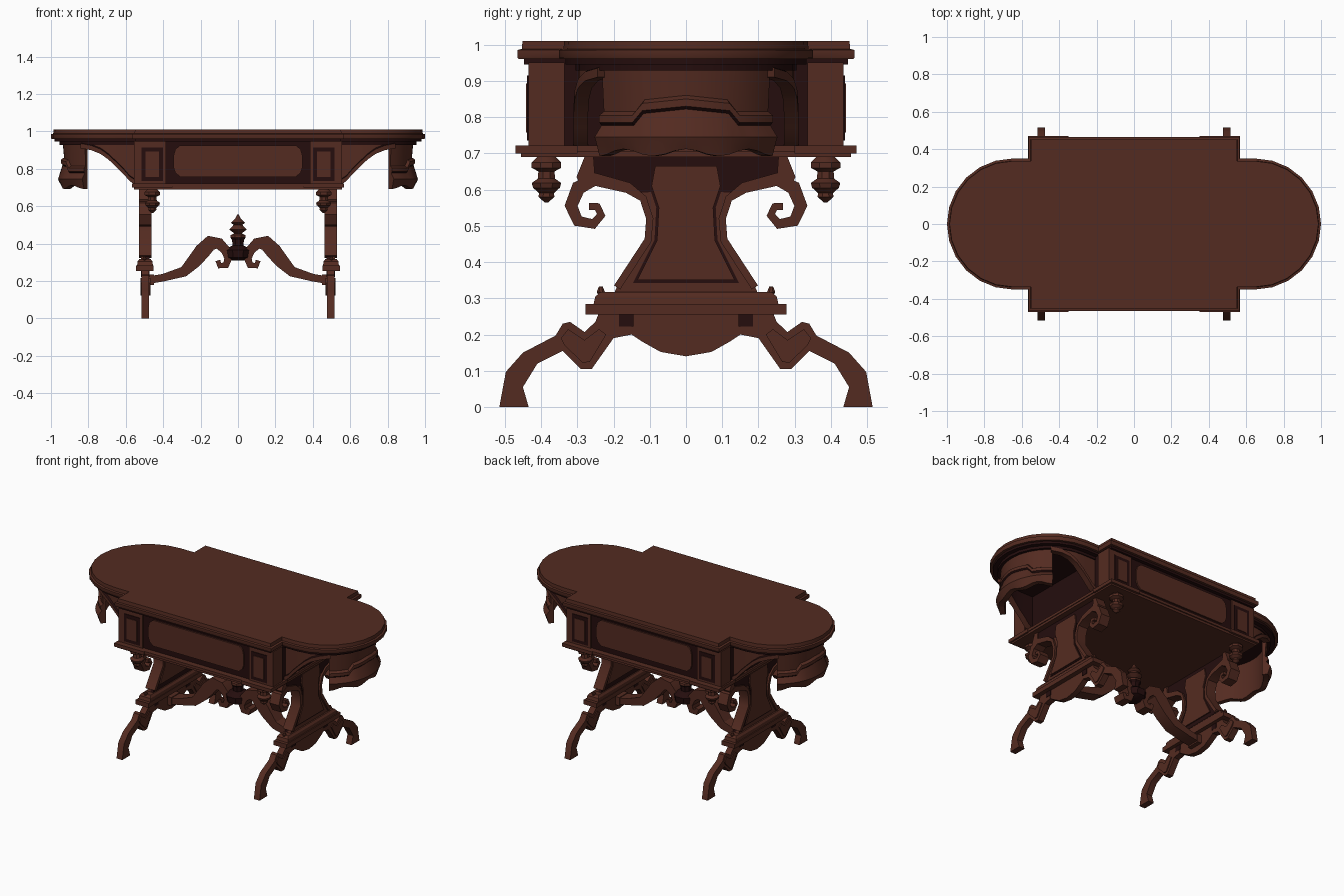
import bpy
import bmesh
from math import sin, cos, pi, radians
from mathutils import Vector

old = bpy.data.objects.get("Cube")
if old:
    bpy.data.objects.remove(old, do_unlink=True)


def material(name, colour):
    mat = bpy.data.materials.new(name)
    mat.use_nodes = True
    mat.diffuse_color = colour
    mat.node_tree.nodes["Principled BSDF"].inputs["Base Color"].default_value = colour
    return mat


WOOD = material("brown wood", (0.088, 0.024, 0.015, 1))
DARK = material("dark wood", (0.018, 0.004, 0.004, 1))
SIDES = (-1, 1)
PLACE = {"x": lambda a, b, t: (t, a, b),
         "y": lambda a, b, t: (a, t, b),
         "z": lambda a, b, t: (a, b, t)}


def loft(name, sections, mat=WOOD, dark_strips=()):
    """Skin a row of equal point loops and cap both ends."""
    bm = bmesh.new()
    rings = [[bm.verts.new(p) for p in section] for section in sections]
    count = len(rings[0])
    for low, high in zip(rings, rings[1:]):
        for i in range(count):
            j = (i + 1) % count
            face = bm.faces.new((low[i], low[j], high[j], high[i]))
            face.material_index = int(i in dark_strips)
    bm.faces.new(rings[0])
    bm.faces.new(rings[-1])
    bmesh.ops.recalc_face_normals(bm, faces=bm.faces)
    mesh = bpy.data.meshes.new(name)
    bm.to_mesh(mesh)
    bm.free()
    mesh.materials.append(mat)
    if dark_strips:
        mesh.materials.append(DARK)
    obj = bpy.data.objects.new(name, mesh)
    bpy.context.collection.objects.link(obj)
    return obj


def prism(name, outline, axis, lo, hi, mat=WOOD):
    put = PLACE[axis]
    return loft(name, [[put(a, b, t) for a, b in outline] for t in (lo, hi)], mat)


def box(name, x, y, z, mat=WOOD):
    corners = [(x[0], y[0]), (x[1], y[0]), (x[1], y[1]), (x[0], y[1])]
    return prism(name, corners, "z", z[0], z[1], mat)


def lathe(name, profile, x, y, mat=WOOD, sides=8):
    turns = [2 * pi * (i + 0.5) / sides for i in range(sides)]
    return loft(name, [[(x + r * cos(t), y + r * sin(t), z) for t in turns]
                       for r, z in profile], mat)


def ribbon(name, path, widths, axis, lo, hi):
    """Sweep a rectangular bar along a flat path with varying width."""
    pts = [Vector(p) for p in path]
    put = PLACE[axis]
    sections = []
    for i, p in enumerate(pts):
        along = (pts[min(i + 1, len(pts) - 1)] - pts[max(i - 1, 0)]).normalized()
        side = Vector((-along.y, along.x)) * widths[i] / 2
        a, b = p + side, p - side
        sections.append([put(a.x, a.y, lo), put(a.x, a.y, hi),
                         put(b.x, b.y, hi), put(b.x, b.y, lo)])
    return loft(name, sections)


def mirrored(half):
    """Complete a symmetric outline given from centre to centre."""
    return half + [(-a, b) for a, b in reversed(half) if a > 0]


# Table top: rectangle with rounded ends, in stepped layers
def top_outline(inset):
    x, y, r = 0.565 - inset, 0.465 - inset, 0.35 - inset
    end = [(x, -y), (x, -r)]
    end += [(0.65 + r * cos(radians(t)), r * sin(radians(t))) for t in range(-90, 91, 15)]
    end += [(x, r), (x, y)]
    return end + [(-a, -b) for a, b in end]


top_layers = [(0.003, 0.96), (0, 0.965), (0, 0.985), (0.012, 0.988), (0.014, 1.01)]
loft("table_top", [[(a, b, z) for a, b in top_outline(i)] for i, z in top_layers])
prism("top_cove", top_outline(0.018), "z", 0.945, 0.96, DARK)
prism("frieze", top_outline(0.045), "z", 0.928, 0.945, DARK)

# Apron box with base moulding
box("apron_box", (-0.55, 0.55), (-0.425, 0.425), (0.7, 0.95), DARK)
box("base_moulding_lower", (-0.555, 0.555), (-0.455, 0.455), (0.69, 0.705))
box("base_moulding_upper", (-0.56, 0.56), (-0.462, 0.462), (0.705, 0.722))

# Long side panels with chamfered corners
panel = mirrored([(0, 0.757), (0.31, 0.757), (0.335, 0.78), (0.345, 0.81),
                  (0.345, 0.87), (0.335, 0.905), (0.31, 0.925), (0, 0.925)])
for s in SIDES:
    prism("side_panel", panel, "y", s * 0.42, s * 0.434)

# Corner posts with framed panels, corner mouldings, turned pendants
pendant = [(0.028, 0.69), (0.044, 0.675), (0.044, 0.66), (0.024, 0.65), (0.026, 0.63),
           (0.044, 0.618), (0.04, 0.605), (0.022, 0.59), (0.024, 0.58), (0.006, 0.565)]
for sx in SIDES:
    for sy in SIDES:
        box("corner_post", (sx * 0.385, sx * 0.557), (sy * 0.335, sy * 0.434), (0.72, 0.95))
        box("post_frame", (sx * 0.402, sx * 0.515), (sy * 0.43, sy * 0.438), (0.735, 0.915), DARK)
        box("post_panel", (sx * 0.423, sx * 0.494), (sy * 0.43, sy * 0.442), (0.757, 0.893))
        box("corner_moulding", (sx * 0.35, sx * 0.566), (sy * 0.3, sy * 0.47), (0.7, 0.722))
        lathe("pendant", pendant, sx * 0.458, sy * 0.385)

# Rounded end aprons: arched side bands and a hanging drape
def around(angle, r, z, s):
    t = radians(angle)
    return (s * (0.65 + r * cos(t)), r * sin(t), z)


def arch_section(point, low):
    rows = [(0.298, 0.95), (0.298, low + 0.03), (0.31, low + 0.025),
            (0.31, low), (0.27, low), (0.27, 0.95)]
    return [point(r, z) for r, z in rows]


def drape_section(angle, s):
    y = abs(0.3 * sin(radians(angle)))
    lip = 0.785 if y > 0.13 else 0.83 - 0.1 * y
    hem = 0.71 + 0.01 * cos(radians(angle * 10))
    rows = [(0.288, 0.95), (0.28, lip + 0.03), (0.296, lip + 0.02), (0.296, lip),
            (0.288, lip - 0.008), (0.312, 0.745), (0.308, 0.735), (0.295, hem - 0.008),
            (0.262, hem - 0.008), (0.262, 0.95)]
    return [around(angle, r, z, s) for r, z in rows]


arch = [(-90, 0.81), (-82, 0.85), (-74, 0.88), (-64, 0.9), (-52, 0.91)]
straight = [(0.55, 0.715), (0.58, 0.735), (0.61, 0.77)]
for s in SIDES:
    for m in SIDES:
        sections = [arch_section(lambda r, z: (s * x, -m * r, z), low) for x, low in straight]
        sections += [arch_section(lambda r, z: around(m * a, r, z, s), low) for a, low in arch]
        loft("end_arch", sections, dark_strips=(1, 4))
    loft("end_drape", [drape_section(a, s) for a in range(-54, 55, 6)], dark_strips=(3,))

# Trestle outlines (y, z)
lower_body = mirrored([(0, 0.31), (0.2, 0.31), (0.185, 0.345), (0.105, 0.47),
                       (0.105, 0.53), (0.13, 0.6), (0, 0.61)])
upper_body = mirrored([(0, 0.6), (0.14, 0.59), (0.26, 0.62), (0.28, 0.69), (0, 0.69)])
inlay = mirrored([(0, 0.35), (0.135, 0.35), (0.08, 0.46), (0.075, 0.55),
                  (0.095, 0.61), (0.085, 0.665), (0, 0.665)])
inlay_groove = mirrored([(0, 0.342), (0.146, 0.342), (0.087, 0.46), (0.082, 0.55),
                         (0.1, 0.605), (0, 0.605)])
skirt = mirrored([(0, 0.14), (0.07, 0.152), (0.12, 0.18), (0.15, 0.2), (0.2, 0.2),
                  (0.2, 0.26), (0, 0.26)])
leg = [(0.15, 0.26), (0.15, 0.2), (0.2, 0.19), (0.26, 0.105), (0.29, 0.105), (0.34, 0.155),
       (0.41, 0.12), (0.45, 0.055), (0.434, 0), (0.515, 0), (0.497, 0.097), (0.45, 0.15),
       (0.36, 0.197), (0.34, 0.23), (0.32, 0.235), (0.28, 0.207), (0.25, 0.235), (0.24, 0.26)]
knee = [(0.22, 0.2), (0.265, 0.125), (0.285, 0.122), (0.335, 0.17), (0.345, 0.19),
        (0.325, 0.215), (0.28, 0.185), (0.24, 0.215)]
scroll = [(0.19, 0.33), (0.105, 0.46), (0.1, 0.52), (0.118, 0.575), (0.16, 0.605),
          (0.25, 0.628), (0.297, 0.605), (0.317, 0.555), (0.298, 0.513), (0.255, 0.505),
          (0.234, 0.53), (0.245, 0.553), (0.268, 0.553)]
scroll_width = [0.02] * 4 + [0.03, 0.036, 0.04, 0.036, 0.032, 0.028, 0.024, 0.022, 0.02]
head_trim = [(0.25, 0.62), (0.29, 0.61), (0.302, 0.635), (0.28, 0.69), (0.255, 0.69)]

for s in SIDES:
    prism("trestle_back", lower_body, "x", s * 0.474, s * 0.495, DARK)
    prism("trestle_body", lower_body, "x", s * 0.495, s * 0.518)
    prism("trestle_head", upper_body, "x", s * 0.474, s * 0.519, DARK)
    prism("inlay_groove", inlay_groove, "x", s * 0.5, s * 0.521, DARK)
    prism("trestle_inlay", inlay, "x", s * 0.467, s * 0.527)
    prism("foot_skirt", skirt, "x", s * 0.478, s * 0.514)
    box("trestle_plinth", (s * 0.452, s * 0.545), (-0.277, 0.277), (0.255, 0.284))
    loft("plinth_cap", [[(s * (0.497 + a * w), b * h, z) for a, b in
                         ((-1, -1), (1, -1), (1, 1), (-1, 1))]
                        for w, h, z in ((0.042, 0.255, 0.284), (0.04, 0.25, 0.305),
                                        (0.03, 0.235, 0.318))])
    for m in SIDES:
        def flip(pts):
            return [(m * a, b) for a, b in pts]
        prism("leg", flip(leg), "x", s * 0.475, s * 0.516)
        prism("knee_panel", flip(knee), "x", s * 0.469, s * 0.522)
        box("skirt_shadow_inlay", (s * 0.474, s * 0.519), (m * 0.145, m * 0.185),
            (0.222, 0.256), DARK)
        ribbon("trestle_scroll", flip(scroll), scroll_width, "x", s * 0.462, s * 0.53)
        prism("head_trim", flip(head_trim), "x", s * 0.464, s * 0.528)
        lathe("plinth_bead", [(0.006, 0.305), (0.012, 0.318), (0.006, 0.332)], s * 0.5, m * 0.235)

# Scrolled stretcher with a central finial
stretch = [(0.48, 0.205), (0.4, 0.218), (0.29, 0.25), (0.235, 0.305), (0.19, 0.36),
           (0.145, 0.405), (0.1, 0.4), (0.066, 0.365), (0.052, 0.32), (0.065, 0.285),
           (0.098, 0.282), (0.108, 0.31)]
stretch_width = [0.04, 0.04, 0.055, 0.075, 0.085, 0.08, 0.06, 0.05, 0.042, 0.038, 0.032, 0.026]
for s in SIDES:
    ribbon("stretcher_arm", [(s * a, b) for a, b in stretch], stretch_width, "y", -0.04, 0.04)
    box("stretcher_socket", (s * 0.45, s * 0.48), (-0.045, 0.045), (0.18, 0.235))
lathe("finial_base", [(0.04, 0.31), (0.07, 0.325), (0.075, 0.365), (0.055, 0.38), (0.032, 0.39),
                      (0.034, 0.42), (0.044, 0.432)], 0, 0, DARK)
lathe("finial", [(0.044, 0.432), (0.042, 0.445), (0.022, 0.455), (0.05, 0.475),
                 (0.026, 0.5), (0.04, 0.512), (0.016, 0.535), (0.005, 0.555)], 0, 0)

# Soft shading on the shallow curves
bpy.ops.object.select_all(action="DESELECT")
for obj in bpy.context.collection.objects:
    if obj.type == "MESH":
        obj.select_set(True)
        bpy.context.view_layer.objects.active = obj
bpy.ops.object.shade_smooth_by_angle(angle=radians(32))
